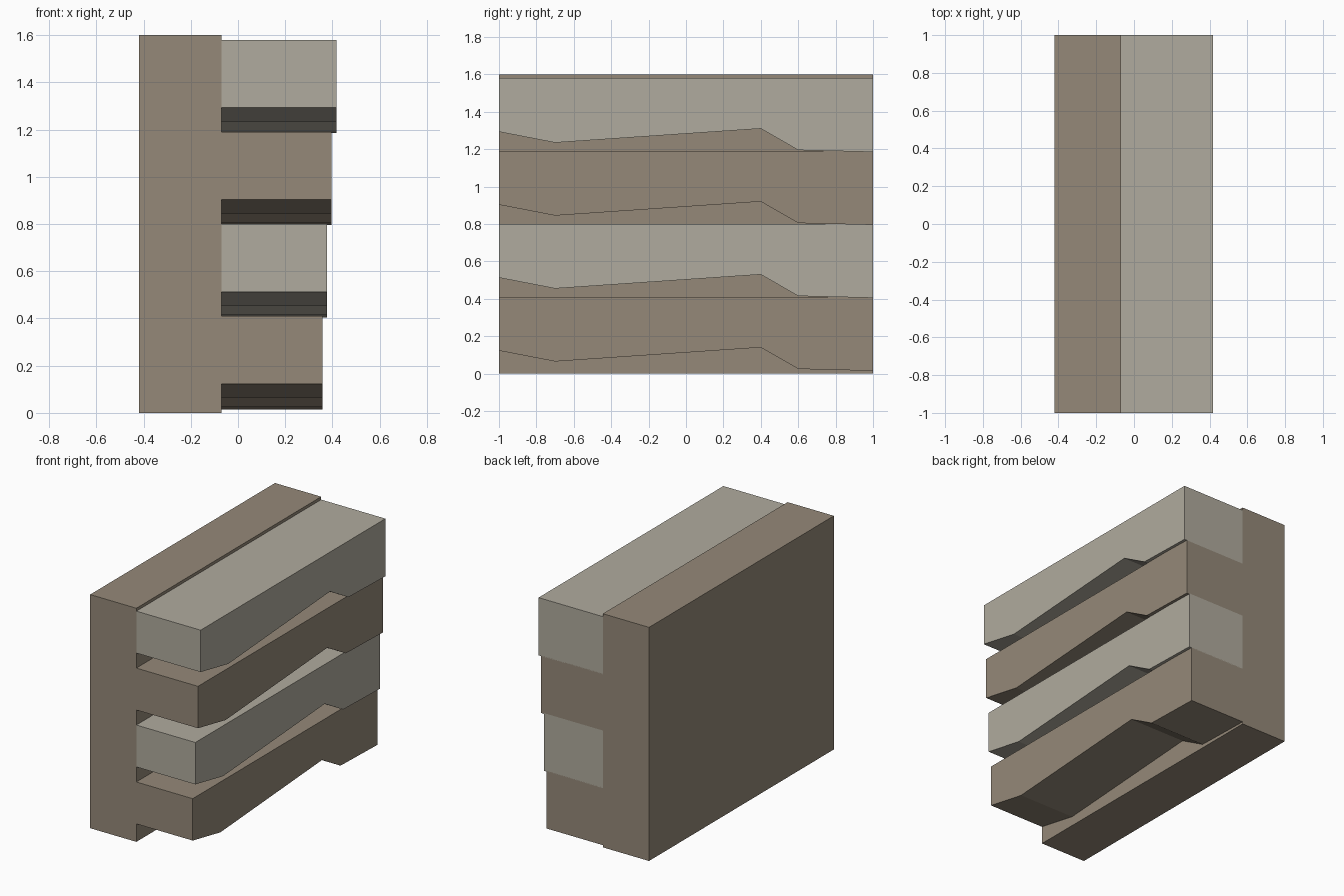
import bpy
import bmesh

cube = bpy.data.objects.get("Cube")
if cube:
    bpy.data.objects.remove(cube, do_unlink=True)


def material(name, color):
    mat = bpy.data.materials.new(name)
    mat.use_nodes = True
    mat.diffuse_color = color
    mat.node_tree.nodes["Principled BSDF"].inputs["Base Color"].default_value = color
    return mat


def extrude_profile(name, profile, x0, x1, mat):
    """Extrude a closed (y, z) outline along x."""
    bm = bmesh.new()
    face = bm.faces.new([bm.verts.new((x0, y, z)) for y, z in profile])
    ext = bmesh.ops.extrude_face_region(bm, geom=[face])
    moved = [v for v in ext["geom"] if isinstance(v, bmesh.types.BMVert)]
    bmesh.ops.translate(bm, verts=moved, vec=(x1 - x0, 0, 0))
    bmesh.ops.recalc_face_normals(bm, faces=bm.faces)
    mesh = bpy.data.meshes.new(name)
    bm.to_mesh(mesh)
    bm.free()
    mesh.materials.append(mat)
    obj = bpy.data.objects.new(name, mesh)
    bpy.context.collection.objects.link(obj)
    return obj


tan = material("warm_tan", (0.30, 0.25, 0.19, 1))
grey = material("pale_grey", (0.434, 0.407, 0.342, 1))

# Thick backing wall
extrude_profile("backing_wall", [(-1, 0), (1, 0), (1, 1.6), (-1, 1.6)], -0.42, -0.07, tan)

# Four stacked boards with a notched underside, each longer than the one below
underside = [(-1, -0.287), (-0.7, -0.345), (0.4, -0.27), (0.6, -0.385), (1, -0.395)]
for i in range(4):
    top = 0.41 + 0.39 * i
    outline = [(y, top + dz) for y, dz in underside] + [(1, top), (-1, top)]
    extrude_profile(f"board_{i + 1}", outline, -0.07, 0.357 + 0.02 * i,
                    grey if i % 2 else tan)
